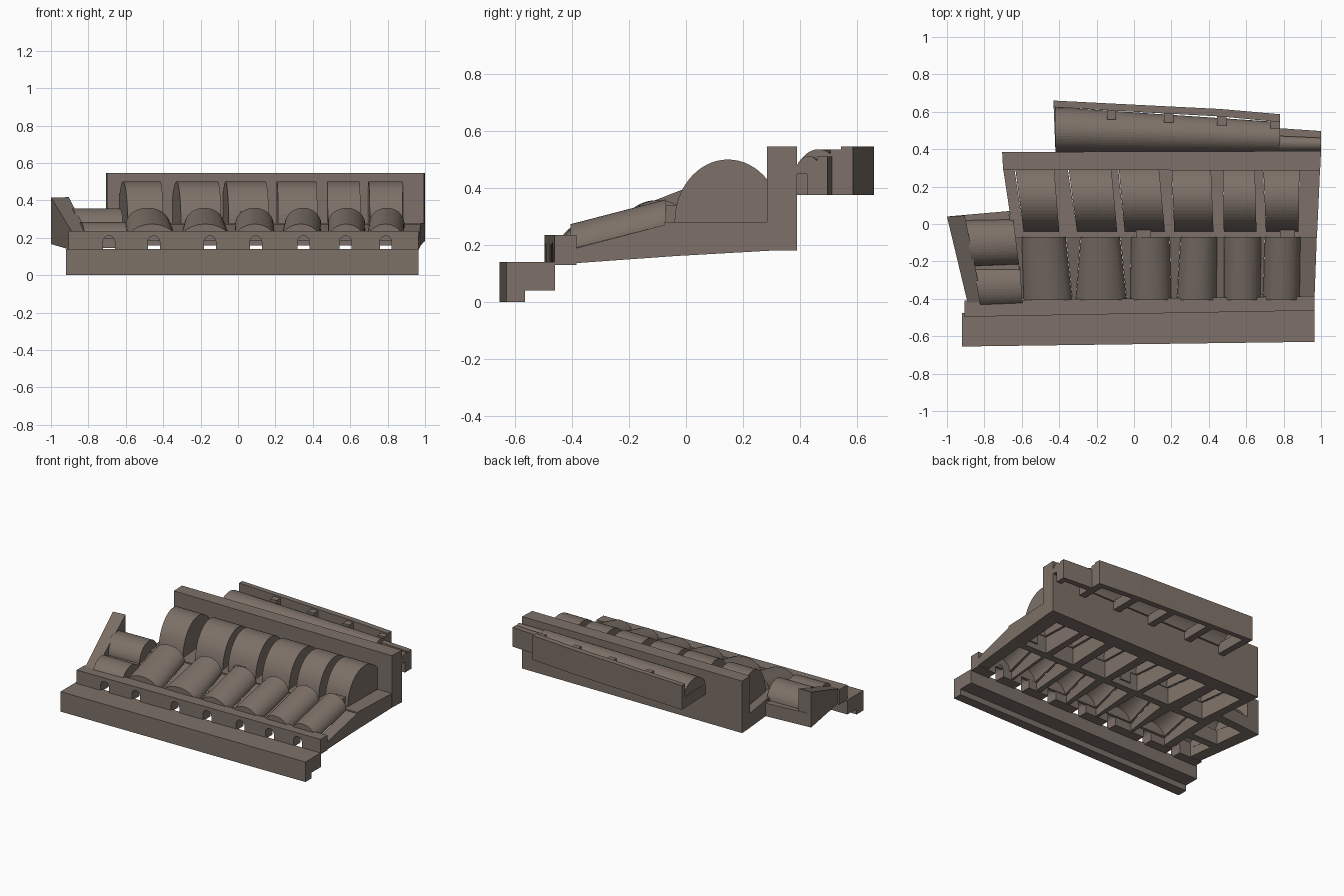
import bpy, bmesh, math
from mathutils import Vector

if "Cube" in bpy.data.objects:
    bpy.data.objects.remove(bpy.data.objects["Cube"])

stone = bpy.data.materials.new("weathered brown stone")
stone.diffuse_color = (0.205, 0.165, 0.138, 1)
stone.use_nodes = True
stone.node_tree.nodes["Principled BSDF"].inputs["Base Color"].default_value = stone.diffuse_color


def finish(name, bm):
    bmesh.ops.recalc_face_normals(bm, faces=bm.faces)
    me = bpy.data.meshes.new(name)
    bm.to_mesh(me)
    bm.free()
    me.materials.append(stone)
    ob = bpy.data.objects.new(name, me)
    bpy.context.collection.objects.link(ob)
    return ob


def prism(name, plan, bot, top):
    """Wall from a plan outline; bot/top are heights or functions of y."""
    h = lambda f, y: f(y) if callable(f) else f
    bm = bmesh.new()
    lo = [bm.verts.new((x, y, h(bot, y))) for x, y in plan]
    hi = [bm.verts.new((x, y, h(top, y))) for x, y in plan]
    n = len(plan)
    bm.faces.new(lo)
    bm.faces.new(hi)
    for i in range(n):
        j = (i + 1) % n
        bm.faces.new((lo[i], lo[j], hi[j], hi[i]))
    return finish(name, bm)


def vault(name, a0, a1, b0, b1, rise, thick=0.015, seg=22):
    """Hollow barrel vault, arched a0-a1 at one end and b0-b1 at the other, open below."""
    a0, a1, b0, b1 = map(Vector, (a0, a1, b0, b1))
    along = ((b0 + b1) - (a0 + a1)).normalized() * thick
    bm = bmesh.new()

    def arc(p, q, r, inset, shift):
        c, half = (p + q) / 2, (q - p) / 2
        half = half * (1 - inset / half.length)
        return [bm.verts.new(c + shift - half * math.cos(t) + Vector((0, 0, (r - inset) * math.sin(t))))
                for t in (math.pi * i / seg for i in range(seg + 1))]

    A, B = arc(a0, a1, rise, 0, along * 0), arc(b0, b1, rise, 0, along * 0)
    C, D = arc(a0, a1, rise, thick, along), arc(b0, b1, rise, thick, -along)
    for r, s in ((A, B), (C, D)):
        for i in range(seg):
            bm.faces.new((r[i], r[i + 1], s[i + 1], s[i]))
        bm.faces.new(r)
        bm.faces.new(s)
    bm.faces.new((A[0], B[0], D[0], C[0]))
    bm.faces.new((A[-1], B[-1], D[-1], C[-1]))
    bm.faces.new((A[0], A[-1], C[-1], C[0]))
    bm.faces.new((B[0], B[-1], D[-1], D[0]))
    return finish(name, bm)


def base(y):      # sloping underside
    return 0.13 + 0.05 * min(1, (y + 0.47) / 0.7)


def ramp(y):      # wall tops climbing between the sloped vaults
    return 0.185 + 0.095 * min(1, max(0, (y + 0.39) / 0.35))


# Front terrace: retaining wall and slab behind it
prism("terrace_wall", [(-.92, -.655), (.965, -.63), (.965, -.565), (-.92, -.58)], 0, .14)
prism("terrace_slab", [(-.92, -.58), (.965, -.565), (.965, -.46), (-.92, -.475)], .04, .14)

# Front beam with arched openings cut up from its foot
outline = [(-.905, .13)]
for cx in (-.69, -.45, -.15, .095, .35, .575, .79):
    outline.append((cx - .032, .13))
    outline += [(cx - .032 * math.cos(math.pi * i / 8), .178 + .032 * math.sin(math.pi * i / 8)) for i in range(9)]
    outline.append((cx + .032, .13))
outline += [(.965, .13), (.965, .235), (-.905, .235)]
bm = bmesh.new()
front = [bm.verts.new((x, -.48 + .018 * x, z)) for x, z in outline]
back = [bm.verts.new((x, -.398 + .013 * x, z)) for x, z in outline]
bm.faces.new(front)
bm.faces.new(back)
for i in range(len(outline)):
    j = (i + 1) % len(outline)
    bm.faces.new((front[i], front[j], back[j], back[i]))
finish("front_arched_beam", bm)

# Front row of sloped vaults: left/right x at the upper end, then at the lower end
sloped = [(-.60, -.365, -.59, -.33), (-.285, -.075, -.31, -.04), (-.015, .19, -.02, .20),
          (.25, .445, .23, .44), (.48, .68, .48, .675), (.70, .89, .69, .885)]
for i, (lu, ru, ll, rl) in enumerate(sloped):
    vault(f"sloped_vault_{i+1}", (ll, -.405, .185), (rl, -.405, .185),
          (lu, -.07, .272), (ru, -.07, .272), .088)
edges = [(-.65, -.65, -.635, -.635)] + sloped + [(.978, .978, .965, .965)]
for i in range(7):
    a, b = edges[i], edges[i + 1]
    prism(f"front_partition_{i+1}", [(a[3], -.40), (b[2], -.40), (b[0], -.05), (a[1], -.05)], base, ramp)

# Middle wall with two small piers
prism("middle_wall", [(-.65, -.075), (.978, -.075), (.98, -.03), (-.655, -.03)], base, .28)
for i, x in enumerate((.05, .82)):
    prism(f"small_pier_{i+1}", [(x - .04, -.07), (x + .04, -.07), (x + .04, -.02), (x - .04, -.02)], .2, .34)

# Rear row of large vaults: left/right x at the back, then at the front
large = [(-.64, -.43, -.59, -.40), (-.355, -.125, -.305, -.09), (-.085, .13, -.05, .165),
         (.20, .41, .215, .425), (.475, .645, .48, .655), (.69, .885, .705, .88)]
for i, (lb, rb, lf, rf) in enumerate(large):
    vault(f"large_vault_{i+1}", (lf, -.04, .28), (lb, .335, .28), (rf, -.04, .28), (rb, .335, .28), .22, seg=30)
edges = [(-.70, -.70, -.65, -.65)] + large + [(.995, .995, .98, .98)]
for i in range(7):
    a, b = edges[i], edges[i + 1]
    prism(f"rear_partition_{i+1}", [(a[3], -.035), (b[2], -.035), (b[0], .30), (a[1], .30)], base, .28)

# Tall back wall
prism("tall_back_wall", [(-.70, .29), (.995, .285), (1.0, .39), (-.705, .385)], .18, .545)

# Left wing: slanted fin, low walls and two cross vaults
prism("left_fin", [(-.89, -.42), (-.81, -.42), (-.905, .045), (-1, .04)], base,
      lambda y: .235 + .18 * (y + .42) / .46)
prism("wing_back_wall", [(-.985, -.01), (-.65, .01), (-.66, .07), (-1, .04)], base, .26)
prism("wing_side_wall", [(-.645, -.41), (-.60, -.41), (-.62, .05), (-.67, .05)], base, ramp)
prism("wing_partition", [(-.88, -.25), (-.61, -.25), (-.62, -.20), (-.89, -.20)], base, .25)
vault("wing_lower_vault", (-.82, -.445, .195), (-.86, -.225, .205),
      (-.595, -.435, .195), (-.61, -.225, .205), .083)
vault("wing_upper_vault", (-.865, -.225, .25), (-.91, .02, .25),
      (-.615, -.215, .25), (-.645, .025, .25), .107)

# Rear gallery: faceted outer wall, long vault, cross ribs
prism("gallery_outer_wall", [(-.43, .66), (0, .638), (.46, .615), (.78, .587), (.78, .545),
                             (.46, .575), (0, .60), (-.43, .625)], .375, .545)
prism("gallery_end_wall", [(-.42, .385), (-.375, .385), (-.38, .63), (-.43, .64)], .375, .45)
vault("gallery_vault", (-.42, .385, .43), (-.42, .625, .43), (.78, .385, .43), (.78, .545, .43), .106)
for i, x in enumerate((-.12, .185, .47, .755)):
    y = .605 - .06 * (x + .12)
    rib = lambda y0: [(x - .025, y0), (x + .025, y0), (x + .025, y + .01), (x - .025, y + .01)]
    prism(f"gallery_rib_{i+1}", rib(.385), .375, .44)
    prism(f"gallery_tab_{i+1}", rib(y - .045), .42, .535)

# Small gallery extension on the right
prism("extension_wall", [(.78, .47), (1.0, .46), (1.0, .497), (.78, .512)], .375, .51)
vault("extension_vault", (.78, .385, .45), (.78, .48, .45), (1.0, .385, .45), (1.0, .475, .45), .062)
prism("extension_end_pier", [(.96, .425), (1.0, .425), (1.0, .47), (.96, .47)], .375, .46)
